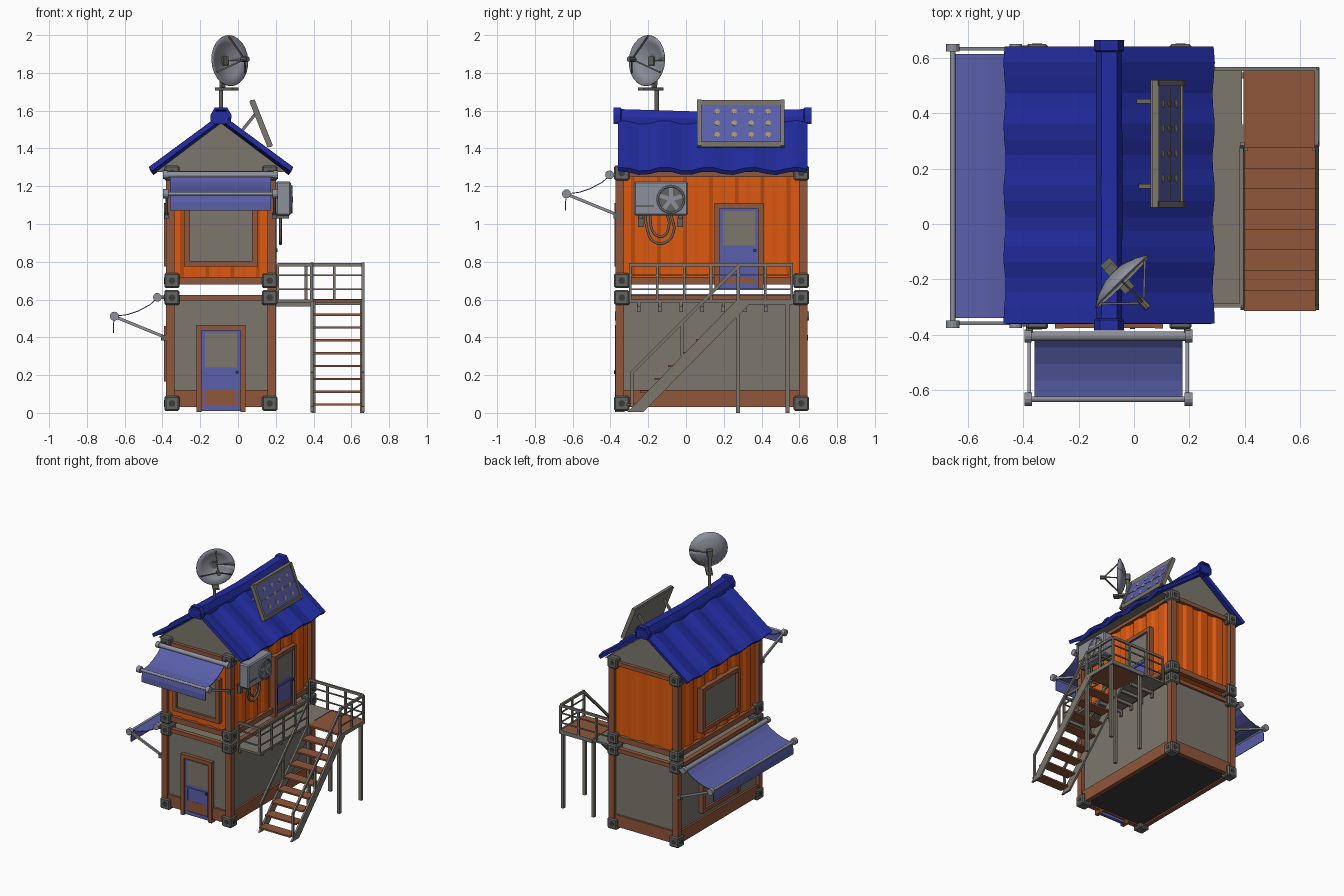
import bpy, bmesh, math
from mathutils import Vector, Matrix

if "Cube" in bpy.data.objects:
    bpy.data.objects.remove(bpy.data.objects["Cube"])

def material(name, *c):
    m = bpy.data.materials.new(name)
    m.diffuse_color = (*c, 1)
    m.use_nodes = True
    m.node_tree.nodes["Principled BSDF"].inputs["Base Color"].default_value = m.diffuse_color
    return m

ROOF = material("roof blue", 0.016, 0.026, 0.36)
CLOTH = material("awning blue", 0.10, 0.115, 0.40)
ORANGE = material("orange wall", 0.72, 0.10, 0.005)
BROWN = material("rust brown", 0.28, 0.092, 0.043)
GREY = material("wall grey", 0.20, 0.185, 0.155)
CAST = material("casting grey", 0.125, 0.125, 0.115)
STEEL = material("light steel", 0.27, 0.28, 0.33)
DARK = material("dark grey", 0.045, 0.045, 0.045)
GOLD = material("cell gold", 0.38, 0.30, 0.15)

# ---------- helpers ----------
def finish(name, bm, mat):
    bmesh.ops.recalc_face_normals(bm, faces=bm.faces)
    me = bpy.data.meshes.new(name)
    bm.to_mesh(me)
    bm.free()
    me.materials.append(mat)
    ob = bpy.data.objects.new(name, me)
    bpy.context.collection.objects.link(ob)
    return ob

def bevel(ob, w):
    m = ob.modifiers.new("bevel", 'BEVEL')
    m.width, m.segments = w, 1

def cube(name, mtx, mat, bev=0):
    bm = bmesh.new()
    bmesh.ops.create_cube(bm, size=1, matrix=mtx)
    ob = finish(name, bm, mat)
    if bev:
        bevel(ob, bev)
    return ob

def box(name, a, b, mat, bev=0):
    a, b = Vector(a), Vector(b)
    s = [abs(v) for v in b - a]
    return cube(name, Matrix.Translation((a + b) / 2) @ Matrix.Diagonal((*s, 1)), mat, bev)

def beam(name, p, q, w, h, mat):
    """Bar from p to q; w is the horizontal width, h the other thickness."""
    p, q = Vector(p), Vector(q)
    d = (q - p).normalized()
    side = d.cross((0, 0, 1))
    side = side.normalized() if side.length > 1e-4 else Vector((1, 0, 0))
    m = Matrix((d, side, side.cross(d))).transposed().to_4x4()
    return cube(name, Matrix.Translation((p + q) / 2) @ m @ Matrix.Diagonal(((q - p).length, w, h, 1)), mat)

def cyl(name, p, q, r, mat, n=12):
    p, q = Vector(p), Vector(q)
    bm = bmesh.new()
    m = Matrix.Translation((p + q) / 2) @ (q - p).to_track_quat('Z', 'Y').to_matrix().to_4x4()
    bmesh.ops.create_cone(bm, cap_ends=True, segments=n, radius1=r, radius2=r, depth=(q - p).length, matrix=m)
    return finish(name, bm, mat)

def prism(name, pts, off, mat):
    bm = bmesh.new()
    f = bm.faces.new([bm.verts.new(p) for p in pts])
    r = bmesh.ops.extrude_face_region(bm, geom=[f])
    vs = [v for v in r["geom"] if isinstance(v, bmesh.types.BMVert)]
    bmesh.ops.translate(bm, verts=vs, vec=off)
    if f.is_valid is False or len(f.link_loops if hasattr(f, "link_loops") else [1]) == 0:
        pass
    else:
        bm.faces.ensure_lookup_table()
    if not any(set(g.verts) == set(bm.verts[:len(pts)]) for g in bm.faces):
        bm.verts.ensure_lookup_table()
        bm.faces.new(bm.verts[:len(pts)])
    return finish(name, bm, mat)

def grid(name, rows, mat, thick=0, offset=0):
    bm = bmesh.new()
    vs = [[bm.verts.new(p) for p in r] for r in rows]
    for r, t in zip(vs, vs[1:]):
        for i in range(len(r) - 1):
            bm.faces.new((r[i], r[i + 1], t[i + 1], t[i]))
    ob = finish(name, bm, mat)
    m = ob.modifiers.new("thickness", 'SOLIDIFY')
    m.thickness, m.offset = thick, offset
    return ob

# wall frames: s along the wall, d outwards
front = lambda s, d, z: (s, -0.345 - d, z)
right = lambda s, d, z: (0.175 + d, s, z)
left = lambda s, d, z: (-0.36 - d, s, z)
def wbox(name, P, s0, s1, d0, d1, z0, z1, mat):
    return box(name, P(s0, d0, z0), P(s1, d1, z1), mat)

# ---------- container bodies ----------
X0, X1, Y0, Y1 = -0.36, 0.175, -0.345, 0.615
box("lower_body", (X0, Y0, 0.05), (X1, Y1, 0.615), GREY)
box("lower_floor", (X0 + .02, Y0 + .02, 0.04), (X1 - .02, Y1 - .02, 0.052), DARK)
plan, corners = [], [(X0, Y0), (X1, Y0), (X1, Y1), (X0, Y1)]
for i in range(4):
    a, b = Vector(corners[i]), Vector(corners[(i + 1) % 4])
    d = (b - a).normalized()
    inward = Vector((-d.y, d.x))
    n = 4 if i % 2 == 0 else 7
    for k in range(n):
        for t, dep in ((0, 0), (.4, 0), (.55, .012), (.85, .012)):
            q = a + (b - a) * ((k + t) / n) + inward * dep
            plan.append((q.x, q.y, 0.69))
prism("upper_corrugated_body", plan, (0, 0, 0.59), ORANGE)

# frames and corner castings
CX, CY, h = (-0.35, 0.168), (-0.34, 0.61), 0.04
for lvl, z0, z1, rails in (("lower", 0.01, 0.65, ((.03, .12), (.595, .625))),
                           ("upper", 0.66, 1.31, ((.68, .72), (1.25, 1.28)))):
    for ix, x in enumerate(CX):
        sx = (-1, 1)[ix]
        for iy, y in enumerate(CY):
            sy = (-1, 1)[iy]
            ex, ey = x + sx * .032, y + sy * .032
            box(lvl + "_post", (ex, ey, z0 + .06), (ex - sx * .045, ey - sy * .045, z1 - .06), BROWN)
            for zc in (z0 + h, z1 - h):
                box(lvl + "_corner_casting", (x - h, y - h, zc - h), (x + h, y + h, zc + h), CAST, .008)
                for P, Q in (((x + sx * h, y, zc), (sx, 0)), ((x, y + sy * h, zc), (0, sy))):
                    o = Vector((*Q, 0))
                    cyl("casting_hole", Vector(P) - o * .002, Vector(P) + o * .002, .018, DARK, 8)
    for ra, rb in rails:
        for y, s in ((Y0, -1), (Y1, 1)):
            box(lvl + "_end_rail", (CX[0], y - s * .02, ra), (CX[1], y + s * .015, rb), BROWN)
        for x, s in ((X0, -1), (X1, 1)):
            box(lvl + "_side_rail", (x - s * .02, CY[0], ra), (x + s * .015, CY[1], rb), BROWN)

# ---------- doors and windows ----------
def framed(name, P, s0, s1, z0, z1, w, d, sill=True):
    wbox(name + "_jamb", P, s0, s0 + w, -.02, d, z0, z1, BROWN)
    wbox(name + "_jamb", P, s1 - w, s1, -.02, d, z0, z1, BROWN)
    wbox(name + "_head", P, s0, s1, -.02, d - .002, z1 - w, z1, BROWN)
    if sill:
        wbox(name + "_sill", P, s0, s1, -.02, d - .002, z0, z0 + w, BROWN)

def door(name, P, c, z):
    framed(name, P, c - .13, c + .13, z, z + .46, .028, .03, False)
    wbox(name + "_leaf", P, c - .102, c + .102, -.01, .014, z + .005, z + .432, CLOTH)
    wbox(name + "_glass", P, c - .085, c + .085, .01, .016, z + .235, z + .42, GREY)
    for a, b, e, f in ((-.09, .09, .205, .215), (-.09, .09, .025, .035), (-.09, -.08, .025, .215), (.08, .09, .025, .215)):
        wbox(name + "_panel_moulding", P, c + a, c + b, .01, .02, z + e, z + f, CLOTH)
    cyl(name + "_knob", P(c + .085, .01, z + .21), P(c + .085, .035, z + .21), .009, DARK, 8)

def window(name, P, s0, s1, z0, z1):
    framed(name, P, s0, s1, z0, z1, .03, .033)
    wbox(name + "_glass", P, s0 + .02, s1 - .02, -.01, .014, z0 + .02, z1 - .02, GREY)

door("front_door", front, -0.09, 0.005)
door("side_door", right, 0.28, 0.65)
window("front_window", front, -0.285, 0.105, 0.775, 1.11)
window("left_upper_window", left, -0.09, 0.36, 0.775, 1.11)
window("left_lower_window", left, -0.09, 0.36, 0.165, 0.46)

# ---------- awnings ----------
def awning(name, P, s0, s1, z):
    prof = ((.055, .1), (.1, .06), (.16, .028), (.22, .008), (.285, 0), (.293, -.045), (.293, -.088))
    ob = grid(name + "_cloth", [[P(s, d, z + q) for s in (s0, s1)] for d, q in prof], CLOTH, .005)
    cyl(name + "_top_roller", P(s0 - .03, .06, z + .1), P(s1 + .03, .06, z + .1), .017, STEEL)
    cyl(name + "_outer_bar", P(s0 - .02, .288, z), P(s1 + .02, .288, z), .01, STEEL)
    for s, o in ((s0, -1), (s1, 1)):
        cyl(name + "_knob", P(s + o * .008, .288, z), P(s + o * .036, .288, z), .024, STEEL)
        cyl(name + "_roller_cap", P(s + o * .01, .06, z + .1), P(s + o * .036, .06, z + .1), .023, STEEL)
        beam(name + "_arm", P(s + o * .018, .28, z - .005), P(s + o * .018, .01, z - .115), .013, .016, STEEL)
        wbox(name + "_bracket", P, s + o * .005, s + o * .03, 0, .04, z - .13, z - .1, CAST)
        wbox(name + "_roller_bracket", P, s + o * .005, s + o * .03, 0, .06, z + .09, z + .11, CAST)

awning("front_awning", front, -0.36, 0.175, 1.16)
awning("left_awning", lambda s, d, z: (-0.367 - d, s, z), -0.34, 0.615, 0.512)

# ---------- roof ----------
RX = -0.09
prism("gable", [(RX - .345, -.335, 1.275), (RX + .345, -.335, 1.275), (RX, -.335, 1.535)], (0, .94, 0), GREY)
for side in (-1, 1):
    rows = []
    for u in (0, .37):
        rows.append([])
        for k in range(19):
            y = -.36 + k / 18
            wave = .011 * math.sin(2 * math.pi * (y + .36) / .232 + 1.2)
            rows[-1].append((RX + side * (u + wave * .4 * (u > 0)), y, 1.556 - .745 * u + wave))
    grid("roof_sheet", rows, ROOF, .026)
secs = []
for y, z in ((-.385, .012), (-.35, .012), (-.345, .004), (.14, -.012), (.625, .004), (.63, .012), (.665, .012)):
    w = .049 if abs(y - .14) > .487 else .042
    secs.append([(RX + a * w, y, 1.53 + b * .07 + z) for a, b in ((-1, 0), (-1, .5), (-.6, 1), (.6, 1), (1, .5), (1, 0), (-1, 0))])
grid("ridge_cap", secs, ROOF, .012)
for y in (-.372, .652):
    box("ridge_end", (RX - .042, y - .012, 1.53), (RX + .042, y + .012, 1.595), ROOF)

# ---------- solar panel ----------
T, B, N = Vector((.068, .29, 1.652)), Vector((.165, .29, 1.408)), Vector((.929, 0, .37))
beam("solar_back", T, B, .45, .018, GREY)
beam("solar_glass", T + N * .011, B + N * .011, .43, .004, CLOTH)
for t in (.05, .95):
    c = T.lerp(B, t) + N * .006
    beam("solar_frame_bar", c + Vector((0, -.23, 0)), c + Vector((0, .23, 0)), .024, .03, GREY)
for y in (-.22, .22):
    o = Vector((0, y, 0)) + N * .006
    beam("solar_frame_side", T + o, B + o, .022, .03, GREY)
    beam("solar_leg", (.01, .29 + y * .7, 1.48), (.09, .29 + y * .7, 1.58), .016, .016, GREY)
for r in (.25, .5, .75):
    for c in range(4):
        p = T.lerp(B, r) + Vector((0, -.125 + c * .09, 0)) + N * .012
        cyl("solar_cell", p, p + N * .003, .015, GOLD, 8)
m = T.lerp(B, .5) + N * .0135
beam("solar_line", m - Vector((0, .2, 0)), m + Vector((0, .2, 0)), .004, .002, GOLD)

# ---------- satellite dish ----------
C, D = Vector((-.042, -.208, 1.865)), Vector((.7, -.71, .06)).normalized()
M = Matrix.Translation(C) @ D.to_track_quat('Z', 'Y').to_matrix().to_4x4()
R, DEP = .134, .045
rows = [[M @ Vector((R * t * math.cos(a * math.pi / 12), R * t * math.sin(a * math.pi / 12), DEP * (t * t - 1)))
         for a in range(25)] for t in (.02, .35, .7, 1)]
dish = grid("dish", rows, STEEL, .007)
for p in dish.data.polygons:
    p.use_smooth = True
focus = C + D * .11
for a in (90, 210, 330):
    r = math.radians(a)
    beam("dish_strut", M @ Vector((R * .95 * math.cos(r), R * .95 * math.sin(r), 0)), focus, .008, .008, CAST)
cyl("dish_receiver", focus - D * .02, focus + D * .025, .014, CAST, 8)
cyl("dish_pole", (RX, -.155, 1.56), (RX, -.155, 1.72), .011, CAST)
beam("dish_mount_plate", (-.105, -.135, 1.715), (-.015, -.24, 1.715), .045, .014, CAST)
beam("dish_mount_post", (-.082, -.168, 1.715), C - D * .06, .022, .022, CAST)
beam("dish_mount_block", C - D * .075, C - D * .03, .04, .045, CAST)

# ---------- air conditioner ----------
box("ac_unit", (.2, -.275, 1.045), (.28, .01, 1.225), STEEL, .008)
FAN = Vector((.28, -.08, 1.13))
cyl("fan_disc", FAN, FAN + Vector((.004, 0, 0)), .068, CAST, 24)
bpy.ops.mesh.primitive_torus_add(location=FAN + Vector((.004, 0, 0)), rotation=(0, math.pi / 2, 0),
                                 major_radius=.07, minor_radius=.006, major_segments=24, minor_segments=6)
ring = bpy.context.object
ring.name = "fan_ring"
ring.data.materials.append(STEEL)
for k in range(5):
    a = k * math.tau / 5 + .3
    v = Vector((0, math.cos(a), math.sin(a)))
    beam("fan_blade", FAN + Vector((.006, 0, 0)), FAN + Vector((.006, 0, 0)) + v * .063, .006, .022, STEEL)
cyl("fan_hub", FAN, FAN + Vector((.012, 0, 0)), .015, STEEL)
box("ac_louvre", (.279, -.265, 1.09), (.283, -.17, 1.1), CAST)
for y in (-.24, -.03):
    box("ac_bracket", (.17, y - .012, 1.03), (.27, y + .012, 1.047), CAST)
    box("ac_bracket_foot", (.175, y - .014, .985), (.2, y + .014, 1.04), CAST)
for w, z in ((.07, .9), (.045, .935)):
    cu = bpy.data.curves.new("ac_hose", 'CURVE')
    cu.dimensions, cu.bevel_depth, cu.bevel_resolution, cu.resolution_u = '3D', .008, 1, 5
    pts = [(-w - .01, 1.05), (-w, .97), (-w * .5, z + .006), (w * .3, z), (w, z + .06), (w * .8, 1.05)]
    sp = cu.splines.new('BEZIER')
    sp.bezier_points.add(len(pts) - 1)
    for bp, (y, zz) in zip(sp.bezier_points, pts):
        bp.co = (.225, -.135 + y, zz)
        bp.handle_left_type = bp.handle_right_type = 'AUTO'
    cu.materials.append(CAST)
    bpy.context.collection.objects.link(bpy.data.objects.new("ac_hose", cu))

# ---------- walkway, landing and stairs ----------
box("walkway_deck", (.19, -.3, .585), (.39, .565, .6), GREY)
box("landing_deck", (.395, .275, .585), (.662, .56, .6), BROWN)
box("landing_edge", (.39, .555, .572), (.668, .568, .602), GREY)
box("landing_edge", (.657, .28, .572), (.67, .565, .602), GREY)
for k in range(7):
    y = -.25 + k * .112
    box("walkway_joist", (.185, y - .008, .562), (.385, y + .008, .586), GREY)
    box("joist_foot", (.185, y - .009, .535), (.2, y + .009, .575), GREY)
for x in (.4, .656):
    for y in (.275, .537):
        box("landing_leg", (x - .011, y - .011, 0), (x + .011, y + .011, .59), GREY)
for x in (.385, .655):
    prism("stair_stringer", [(x, -.31, .005), (x, -.225, .005), (x, .36, .6), (x, .27, .6)], (.014, 0, 0), GREY)
    xm = x + .007
    beam("stair_handrail", (xm, -.29, .21), (xm, .29, .79), .014, .018, GREY)
    for y in (-.285, -.02, .275):
        box("stair_post", (xm - .007, y - .008, y + .32), (xm + .007, y + .008, y + .5), GREY)
for k in range(8):
    y, z = -.315 + k * .0735, .05 + k * .068
    box("stair_tread", (.397, y, z - .012), (.657, y + .08, z), BROWN)

# railings
def railing(p, q, n):
    p, q = Vector(p), Vector(q)
    for z, t in ((.785, .018), (.728, .009), (.655, .009)):
        o = Vector((0, 0, z))
        beam("rail", p + o, q + o, t * .8, t, GREY)
    for k in range(n + 1):
        c = p.lerp(q, k / n)
        box("rail_post", c + Vector((-.007, -.007, .59)), c + Vector((.007, .007, .785)), GREY)

railing((.388, -.295, 0), (.388, .275, 0), 4)
railing((.21, -.295, 0), (.388, -.295, 0), 1)
railing((.21, .56, 0), (.66, .56, 0), 3)
railing((.66, .28, 0), (.66, .56, 0), 2)
